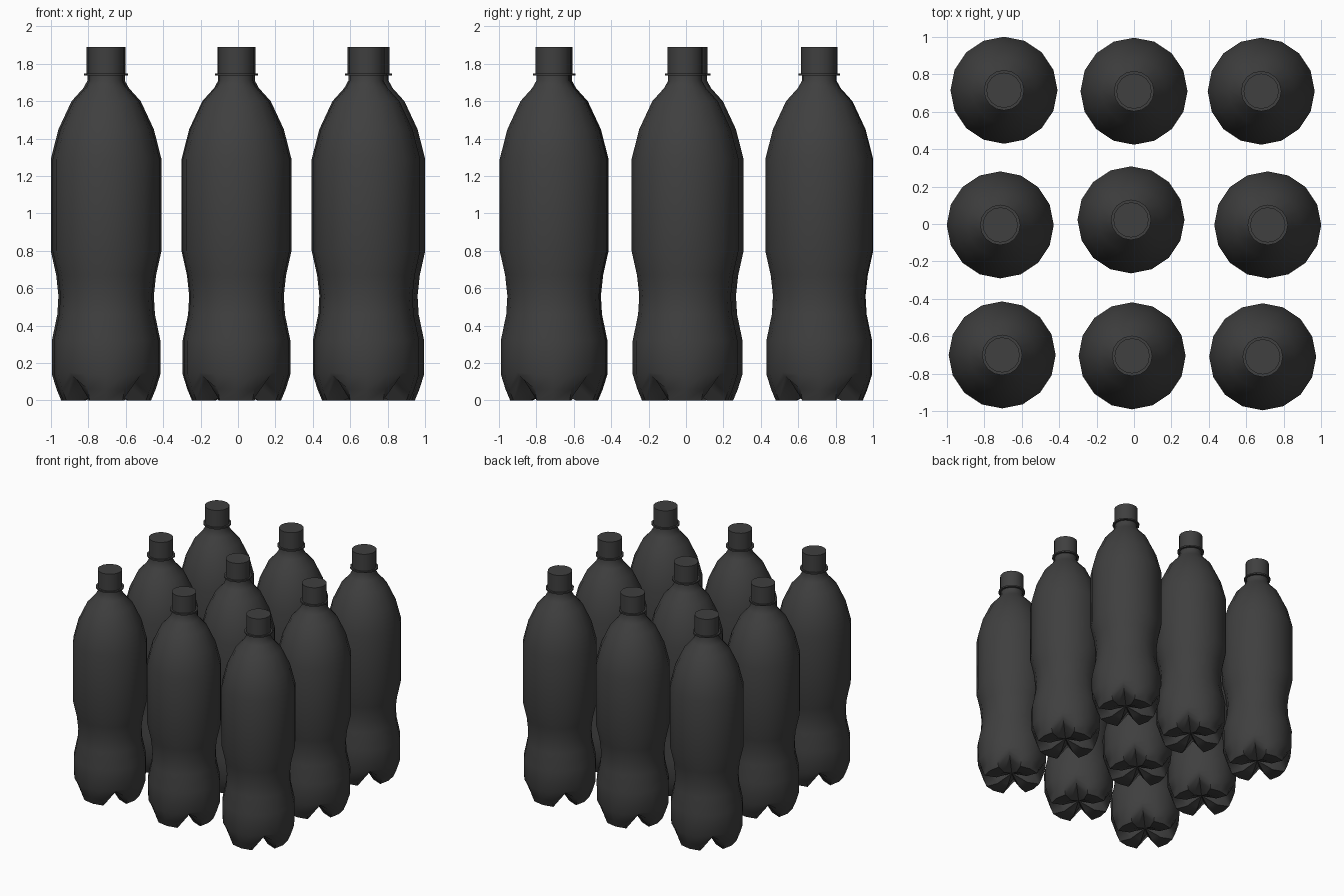
import bpy, bmesh, math

if "Cube" in bpy.data.objects:
    bpy.data.objects.remove(bpy.data.objects["Cube"], do_unlink=True)

SIDES = 16

plastic = bpy.data.materials.new("dark grey plastic")
plastic.use_nodes = True
colour = (0.05, 0.05, 0.05, 1)
plastic.diffuse_color = colour
bsdf = plastic.node_tree.nodes["Principled BSDF"]
bsdf.inputs["Base Color"].default_value = colour
bsdf.inputs["Roughness"].default_value = 0.6


def lathe(name, foot, notch=None):
    """Revolve (radius, z) rows; every fourth diagonal column follows the notch rows."""
    bm = bmesh.new()
    notch = notch or foot
    rows = []
    for f, n in zip(foot, notch):
        if f[0] == 0:
            rows.append([bm.verts.new((0, 0, f[1]))] * SIDES)
            continue
        row = []
        for i in range(SIDES):
            r, z = n if i % 4 == 2 else f
            a = 2 * math.pi * i / SIDES
            row.append(bm.verts.new((r * math.cos(a), r * math.sin(a), z)))
        rows.append(row)
    for low, high in zip(rows, rows[1:]):
        for i in range(SIDES):
            j = (i + 1) % SIDES
            bm.faces.new(list(dict.fromkeys((low[i], low[j], high[j], high[i]))))
    bmesh.ops.recalc_face_normals(bm, faces=bm.faces)
    mesh = bpy.data.meshes.new(name)
    bm.to_mesh(mesh)
    bm.free()
    mesh.materials.append(plastic)
    return mesh


# Body: four-footed base, then waist, straight wall, shoulder and neck
wall = [(0.28, 0.32), (0.251, 0.46), (0.245, 0.56), (0.257, 0.67), (0.286, 0.8),
        (0.286, 1.29), (0.245, 1.45), (0.175, 1.6), (0.112, 1.67), (0.09, 1.71),
        (0.09, 1.76), (0, 1.76)]
foot = [(0, 0.06), (0.1, 0.015), (0.13, 0), (0.23, 0), (0.255, 0.06), (0.28, 0.14)]
notch = [(0, 0.06), (0.1, 0.085), (0.15, 0.1), (0.23, 0.12), (0.255, 0.13), (0.275, 0.15)]

parts = {
    "bottle_body": lathe("bottle_body", foot + wall, notch + wall),
    "neck_ring": lathe("neck_ring", [(0.085, 1.737), (0.108, 1.737), (0.108, 1.749), (0.085, 1.749)]),
    "bottle_cap": lathe("bottle_cap", [(0, 1.745), (0.094, 1.745), (0.094, 1.89), (0, 1.89)]),
}

# Slightly uneven three by three arrangement
centres = [(-0.695, 0.715), (0, 0.71), (0.68, 0.71),
           (-0.715, -0.005), (-0.016, 0.022), (0.715, -0.005),
           (-0.705, -0.7), (-0.01, -0.705), (0.688, -0.71)]

bpy.ops.object.select_all(action="DESELECT")
for n, (x, y) in enumerate(centres, 1):
    for name, mesh in parts.items():
        part = bpy.data.objects.new(f"{name}_{n}", mesh)
        part.location = (x, y, 0)
        bpy.context.collection.objects.link(part)
        if n == 1:
            part.select_set(True)
            bpy.context.view_layer.objects.active = part

# Shared meshes, so shading the first bottle shades them all
bpy.ops.object.shade_smooth_by_angle(angle=math.radians(50))
